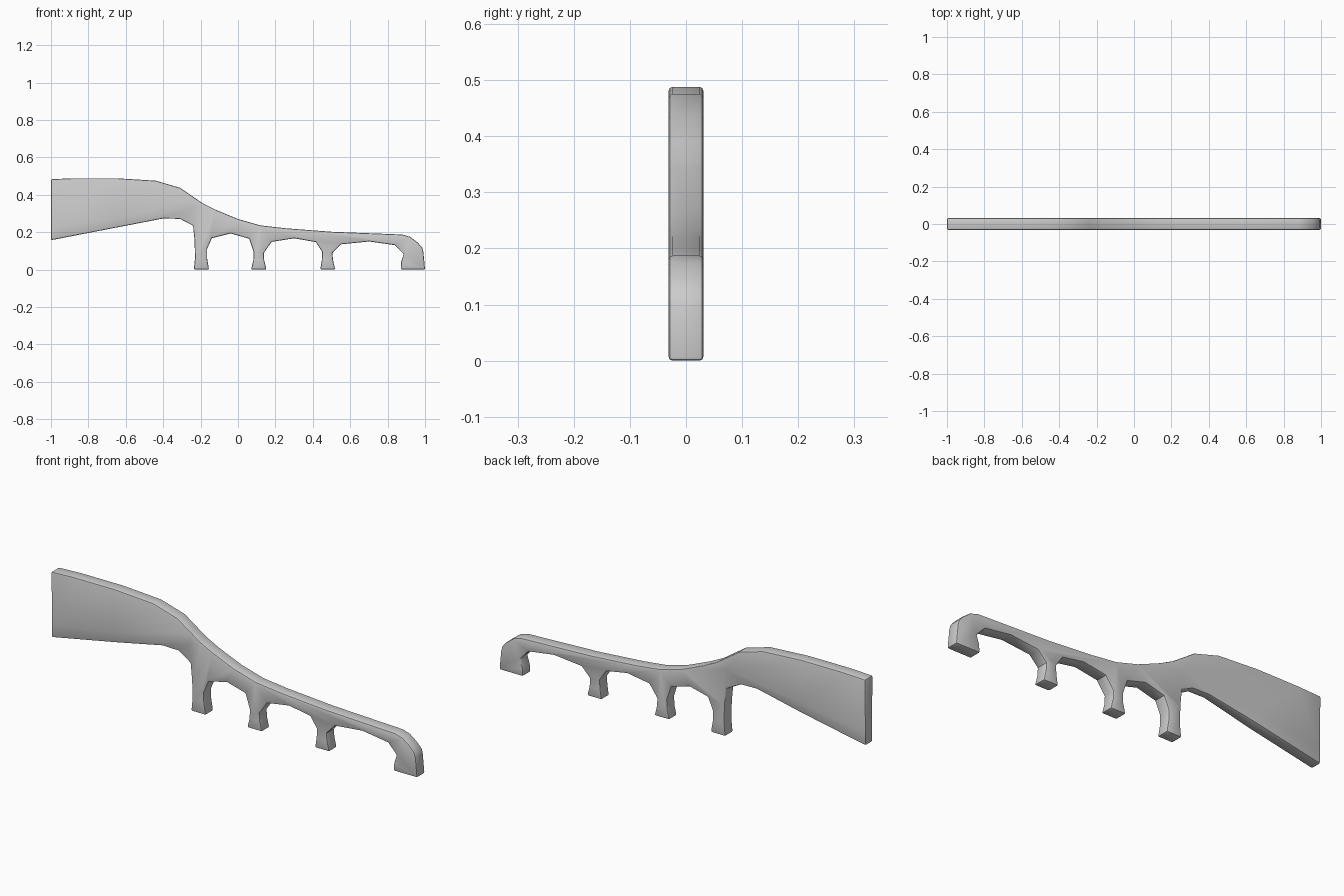
import bpy, bmesh
from mathutils import Vector

if "Cube" in bpy.data.objects:
    bpy.data.objects.remove(bpy.data.objects["Cube"])

HALF = 0.031  # half thickness of the body

# Side outline: top edge from the stock to the front foot
top = [(-1, .483), (-.88, .488), (-.65, .488), (-.44, .475), (-.31, .437), (-.19, .355),
       (-.12, .32), (0, .27), (.12, .236), (.25, .221), (.5, .202), (.88, .187),
       (.92, .175), (.96, .145), (.985, .118), (.991, .095), (1, 0)]
# Underside: four feet joined by shallow arches, then the stock's lower edge
under = [(.87, 0), (.872, .04), (.886, .082), (.84, .13), (.70, .15), (.55, .135),
         (.505, .088), (.508, .05), (.52, 0), (.44, 0), (.448, .05), (.45, .095),
         (.415, .147), (.30, .167), (.18, .148), (.138, .088), (.14, .05), (.152, 0),
         (.07, 0), (.082, .05), (.083, .095), (.06, .165), (-.04, .193), (-.14, .168),
         (-.165, .11), (-.165, .06), (-.155, 0), (-.236, 0), (-.23, .06), (-.232, .15),
         (-.24, .235), (-.31, .271), (-.40, .273), (-1, .157)]

# Extrude the outline through the thickness
bm = bmesh.new()
face = bm.faces.new([bm.verts.new((x, -HALF, z)) for x, z in top + under])
ext = bmesh.ops.extrude_face_region(bm, geom=[face])
bmesh.ops.translate(bm, vec=(0, 2 * HALF, 0),
                    verts=[v for v in ext["geom"] if isinstance(v, bmesh.types.BMVert)])
bmesh.ops.recalc_face_normals(bm, faces=bm.faces[:])


def cut(point, normal):
    bmesh.ops.bisect_plane(bm, geom=bm.verts[:] + bm.edges[:] + bm.faces[:],
                           plane_co=Vector(point), plane_no=Vector(normal), dist=1e-5)


# Thin the stock's lower edge behind the first foot
cut((-.24, 0, 0), (1, 0, 0))
cut((-.65, 0, 0), (1, 0, 0))
cut((-1, 0, .22), (-.15, 0, 1))
for v in bm.verts:
    if v.co.x < -.3 and v.co.z < .28:
        v.co.y *= .9 if v.co.x < -.6 else .65

mesh = bpy.data.meshes.new("stock_body")
bm.to_mesh(mesh)
bm.free()
body = bpy.data.objects.new("stock_body", mesh)
bpy.context.collection.objects.link(body)
bpy.context.view_layer.objects.active = body
body.select_set(True)

# Softly rounded rims
bevel = body.modifiers.new("soft_edges", 'BEVEL')
bevel.width = .007
bevel.segments = 2
bevel.limit_method = 'ANGLE'
bevel.angle_limit = 1.0
bpy.ops.object.modifier_apply(modifier="soft_edges")
bpy.ops.object.shade_smooth_by_angle(angle=.7)
